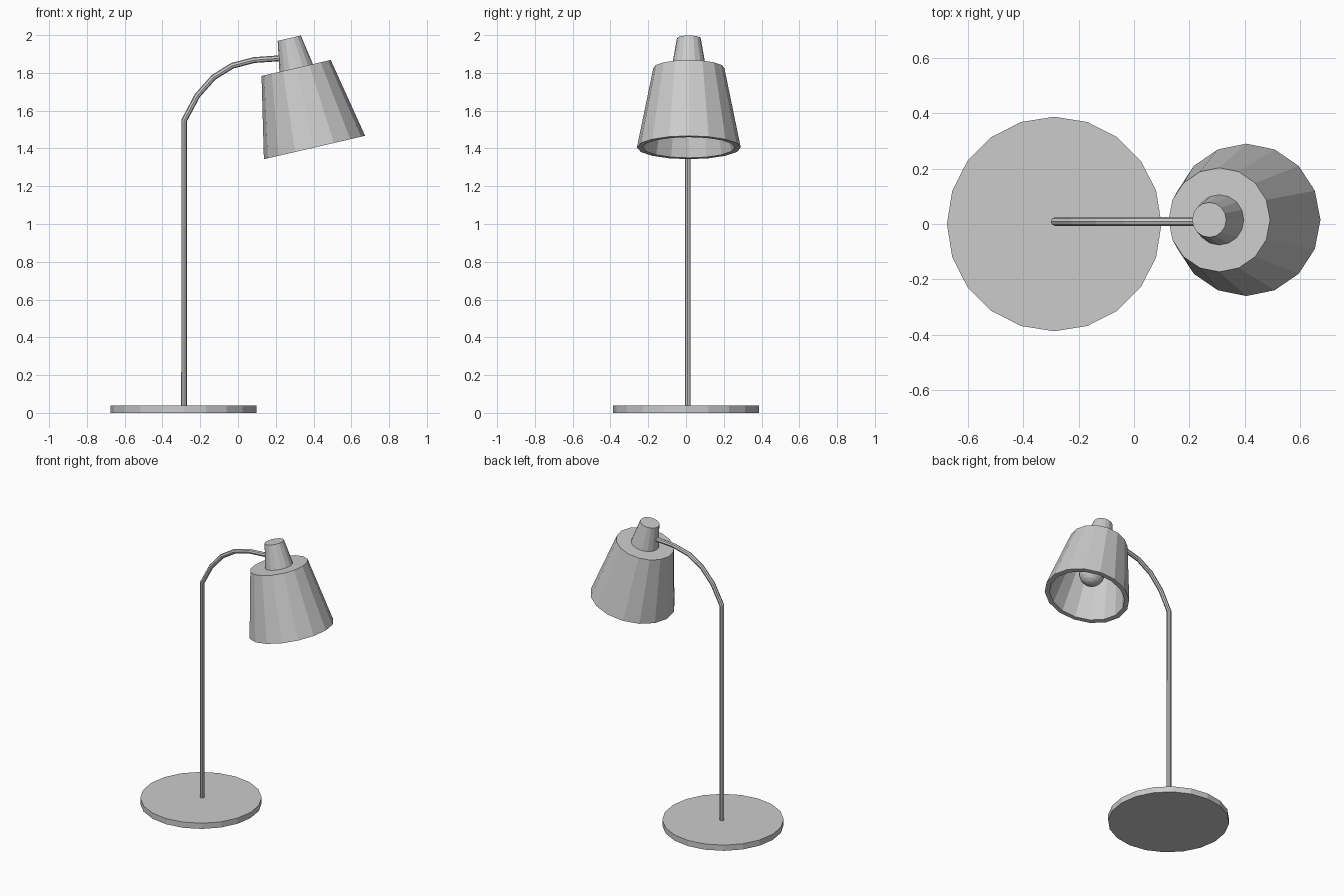
import bpy, bmesh
from math import radians, tau
from mathutils import Matrix, Vector

cube = bpy.data.objects.get("Cube")
if cube:
    bpy.data.objects.remove(cube, do_unlink=True)

grey = bpy.data.materials.new("light_grey")
grey.use_nodes = True
grey.diffuse_color = (0.6, 0.6, 0.6, 1)
grey.node_tree.nodes["Principled BSDF"].inputs["Base Color"].default_value = (0.6, 0.6, 0.6, 1)


def add_mesh(name, mesh, matrix):
    mesh.materials.clear()
    mesh.materials.append(grey)
    obj = bpy.data.objects.new(name, mesh)
    obj.matrix_world = matrix
    bpy.context.collection.objects.link(obj)
    return obj


def lathe(name, profile, sides, matrix):
    """Spin a (radius, height) profile around the local z axis."""
    bm = bmesh.new()
    verts = [bm.verts.new((r, 0, z)) for r, z in profile]
    edges = [bm.edges.new(pair) for pair in zip(verts, verts[1:])]
    bmesh.ops.spin(bm, geom=verts + edges, cent=(0, 0, 0), axis=(0, 0, 1),
                   angle=tau, steps=sides)
    bmesh.ops.remove_doubles(bm, verts=bm.verts, dist=0.0005)
    bmesh.ops.recalc_face_normals(bm, faces=bm.faces)
    mesh = bpy.data.meshes.new(name)
    bm.to_mesh(mesh)
    bm.free()
    return add_mesh(name, mesh, matrix)


# Round foot
lathe("base", [(0, 0), (0.387, 0), (0.387, 0.04), (0, 0.04)], 20,
      Matrix.Translation((-0.288, 0, 0)))

# Upright pole that bends over into the arm
path = [(-0.285, 0.02), (-0.285, 1.548), (-0.215, 1.68), (-0.13, 1.776),
        (-0.03, 1.838), (0.085, 1.868), (0.23, 1.878)]
curve = bpy.data.curves.new("pole_path", "CURVE")
curve.dimensions = "3D"
curve.bevel_depth = 0.0155
curve.bevel_resolution = 2
curve.use_fill_caps = True
spline = curve.splines.new("POLY")
spline.points.add(len(path) - 1)
spline.use_smooth = False
for point, (x, z) in zip(spline.points, path):
    point.co = (x, 0.009, z, 1)
pole_curve = bpy.data.objects.new("pole_path", curve)
pole_mesh = bpy.data.meshes.new_from_object(pole_curve)
bpy.data.objects.remove(pole_curve)
add_mesh("pole", pole_mesh, Matrix.Identity(4))

# Tilted lamp head: its local origin is the centre of the open rim
head = Matrix.Translation((0.405, 0.015, 1.405)) @ Matrix.Rotation(radians(-13), 4, "Y")
lathe("shade", [(0, 0.432), (0.188, 0.432), (0.275, 0), (0.244, 0),
                (0.16, 0.405), (0, 0.405)], 16, head)
lathe("shade_cap", [(0, 0.42), (0.093, 0.42), (0.063, 0.594), (0, 0.594)], 16, head)

# Bulb and its socket inside the shade
lathe("bulb_socket", [(0, 0.23), (0.04, 0.23), (0.04, 0.41), (0, 0.41)], 12, head)
bm = bmesh.new()
bmesh.ops.create_uvsphere(bm, u_segments=16, v_segments=10, radius=0.082)
bulb = bpy.data.meshes.new("bulb")
bm.to_mesh(bulb)
bm.free()
add_mesh("bulb", bulb, head @ Matrix.Translation(Vector((0, 0, 0.18))))
